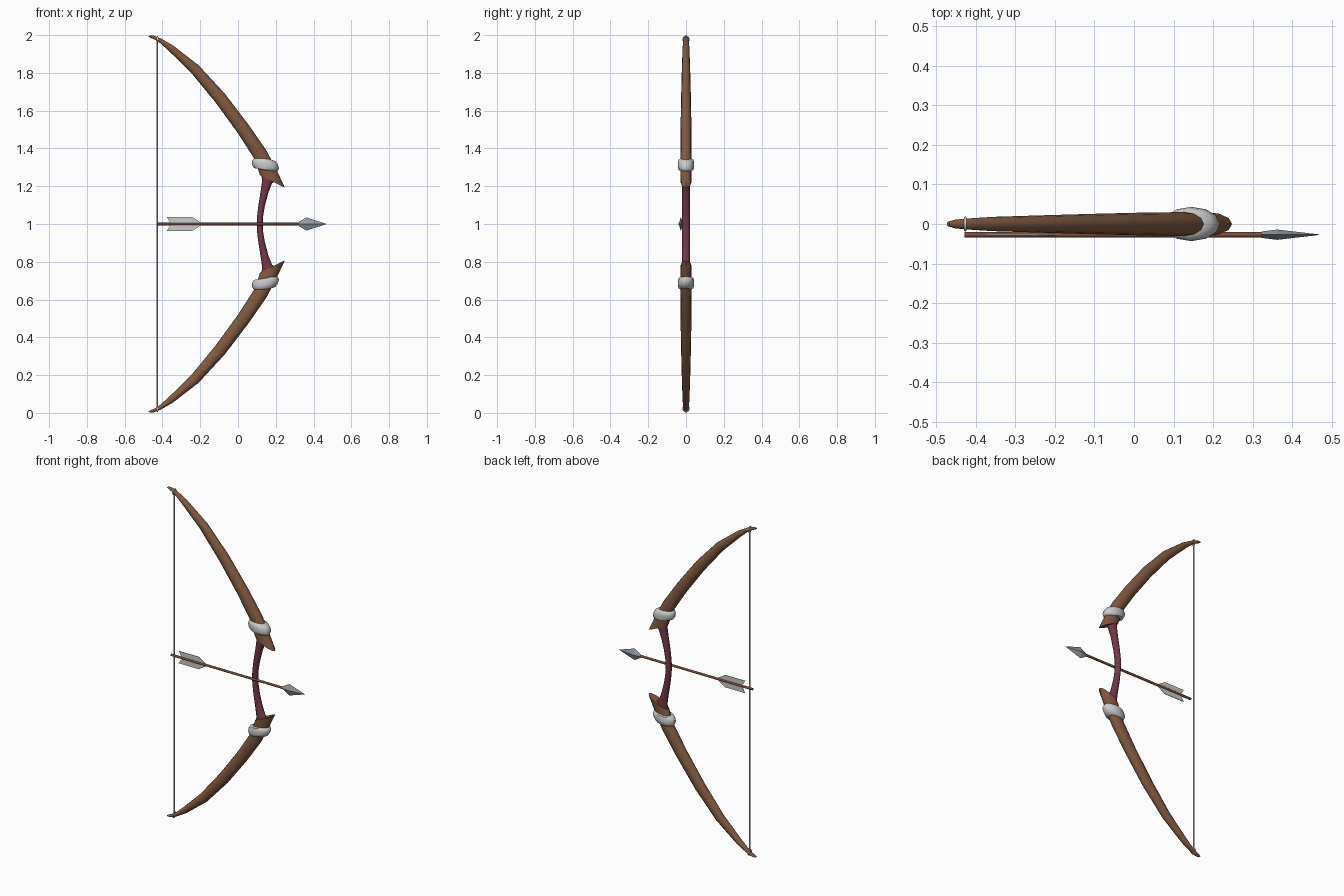
import bpy, bmesh, math
from mathutils import Vector

if "Cube" in bpy.data.objects:
    bpy.data.objects.remove(bpy.data.objects["Cube"])

ARROW_Y = -0.027


def material(name, rgb):
    m = bpy.data.materials.new(name)
    m.diffuse_color = (*rgb, 1)
    m.use_nodes = True
    m.node_tree.nodes["Principled BSDF"].inputs["Base Color"].default_value = m.diffuse_color
    return m


wood = material("wood", (0.22, 0.10, 0.052))
wrap = material("grip_wrap", (0.17, 0.04, 0.065))
shaft_wood = material("shaft_wood", (0.20, 0.075, 0.04))
steel = material("steel", (0.30, 0.33, 0.36))


def finish(bm, name, mat=None, smooth=40):
    bmesh.ops.recalc_face_normals(bm, faces=bm.faces)
    me = bpy.data.meshes.new(name)
    bm.to_mesh(me)
    bm.free()
    ob = bpy.data.objects.new(name, me)
    bpy.context.collection.objects.link(ob)
    if mat:
        me.materials.append(mat)
    if smooth:
        bpy.ops.object.select_all(action='DESELECT')
        bpy.context.view_layer.objects.active = ob
        ob.select_set(True)
        bpy.ops.object.shade_smooth_by_angle(angle=math.radians(smooth))
    return ob


def flip(sections):
    return [(a, 2 - b, c, 2 - d, h) for a, b, c, d, h in sections]


def loft(name, sections, mat=None, n=12, y=0.0, smooth=40):
    """Oval rings; each section is inner x, z, outer x, z, half width in y."""
    bm = bmesh.new()
    rings = []
    for a, b, c, d, h in sections:
        p, q = Vector((a, y, b)), Vector((c, y, d))
        mid, half = (p + q) / 2, (q - p) / 2
        rings.append([bm.verts.new(mid + half * math.cos(t) + Vector((0, h * math.sin(t), 0)))
                      for t in (2 * math.pi * i / n for i in range(n))])
    for r, s in zip(rings, rings[1:]):
        for i in range(n):
            j = (i + 1) % n
            bm.faces.new((r[i], r[j], s[j], s[i]))
    bm.faces.new(rings[0])
    bm.faces.new(rings[-1])
    return finish(bm, name, mat, smooth)


def rod(name, p, q, r, n=8, mat=None):
    p, q = Vector(p), Vector(q)
    bpy.ops.mesh.primitive_cylinder_add(vertices=n, radius=r, depth=(q - p).length,
                                        location=(p + q) / 2)
    ob = bpy.context.object
    ob.name = name
    ob.rotation_euler = (q - p).to_track_quat('Z', 'Y').to_euler()
    if mat:
        ob.data.materials.append(mat)
    bpy.ops.object.shade_smooth_by_angle(angle=math.radians(50))


# Limbs and their binding rings, upper and lower
limb = [(-0.473, 1.991, -0.466, 1.999, 0.006),
        (-0.458, 1.984, -0.445, 1.997, 0.011),
        (-0.425, 1.969, -0.412, 1.984, 0.014),
        (-0.37, 1.920, -0.345, 1.946, 0.018),
        (-0.25, 1.803, -0.208, 1.840, 0.022),
        (-0.12, 1.645, -0.068, 1.688, 0.026),
        (0.00, 1.480, 0.060, 1.520, 0.029),
        (0.090, 1.340, 0.153, 1.385, 0.030),
        (0.106, 1.290, 0.205, 1.285, 0.030),
        (0.116, 1.258, 0.248, 1.193, 0.030)]
band = [(0.100, 1.353, 0.170, 1.343, 0.027),
        (0.081, 1.346, 0.198, 1.333, 0.040),
        (0.074, 1.330, 0.211, 1.315, 0.043),
        (0.075, 1.312, 0.217, 1.295, 0.043),
        (0.085, 1.296, 0.209, 1.279, 0.040),
        (0.115, 1.291, 0.185, 1.276, 0.027)]
for side, f in (("upper", list), ("lower", flip)):
    loft(side + "_limb", f(limb), wood)
    loft(side + "_binding", f(band), smooth=60)

# Curved grip between the limbs
half = [(0.122, 1.27, 0.200, 1.23, 0.024),
        (0.128, 1.23, 0.180, 1.215, 0.023),
        (0.121, 1.18, 0.162, 1.17, 0.021),
        (0.108, 1.10, 0.142, 1.095, 0.020),
        (0.101, 1.04, 0.133, 1.04, 0.020)]
mid = [(0.099, 1.0, 0.131, 1.0, 0.020)]
loft("grip", half + mid + flip(half)[::-1], wrap)

# Bowstring with a loop round each tip
rod("bowstring", (-0.428, 0, 0.028), (-0.428, 0, 1.972), 0.004)
for side, z in (("upper", 1.977), ("lower", 0.023)):
    bpy.ops.mesh.primitive_torus_add(major_segments=16, minor_segments=6, major_radius=0.0155,
                                     minor_radius=0.0035, location=(-0.426, 0, z),
                                     rotation=(0, math.pi / 2, 0))
    bpy.context.object.name = side + "_string_loop"
    bpy.ops.object.shade_smooth_by_angle(angle=math.radians(60))

# Arrow shaft and four-sided head
rod("arrow_shaft", (-0.428, ARROW_Y, 1), (0.335, ARROW_Y, 1), 0.007, 8, shaft_wood)
head = [(x, 1 - r, x, 1 + r, h) for x, r, h in
        ((0.322, 0.011, 0.008), (0.362, 0.035, 0.013), (0.467, 0.0008, 0.0008))]
loft("arrow_head", head, steel, n=4, y=ARROW_Y, smooth=0)

# Feather vanes above and below the shaft
vane = [(-0.377, 0.037), (-0.242, 0.037), (-0.200, 0.010), (-0.200, 0.0), (-0.355, 0.0)]
for side, s in (("upper", 1), ("lower", -1)):
    bm = bmesh.new()
    face = bm.faces.new([bm.verts.new((x, ARROW_Y - 0.0015, 1 + s * z)) for x, z in vane])
    out = bmesh.ops.extrude_face_region(bm, geom=[face])
    for v in out["geom"]:
        if isinstance(v, bmesh.types.BMVert):
            v.co.y += 0.003
    # close the open side if the extrusion moved the first face
    edges = [e for e in bm.edges if e.is_boundary]
    if edges:
        bmesh.ops.holes_fill(bm, edges=edges)
    finish(bm, side + "_feather", None, 0)
